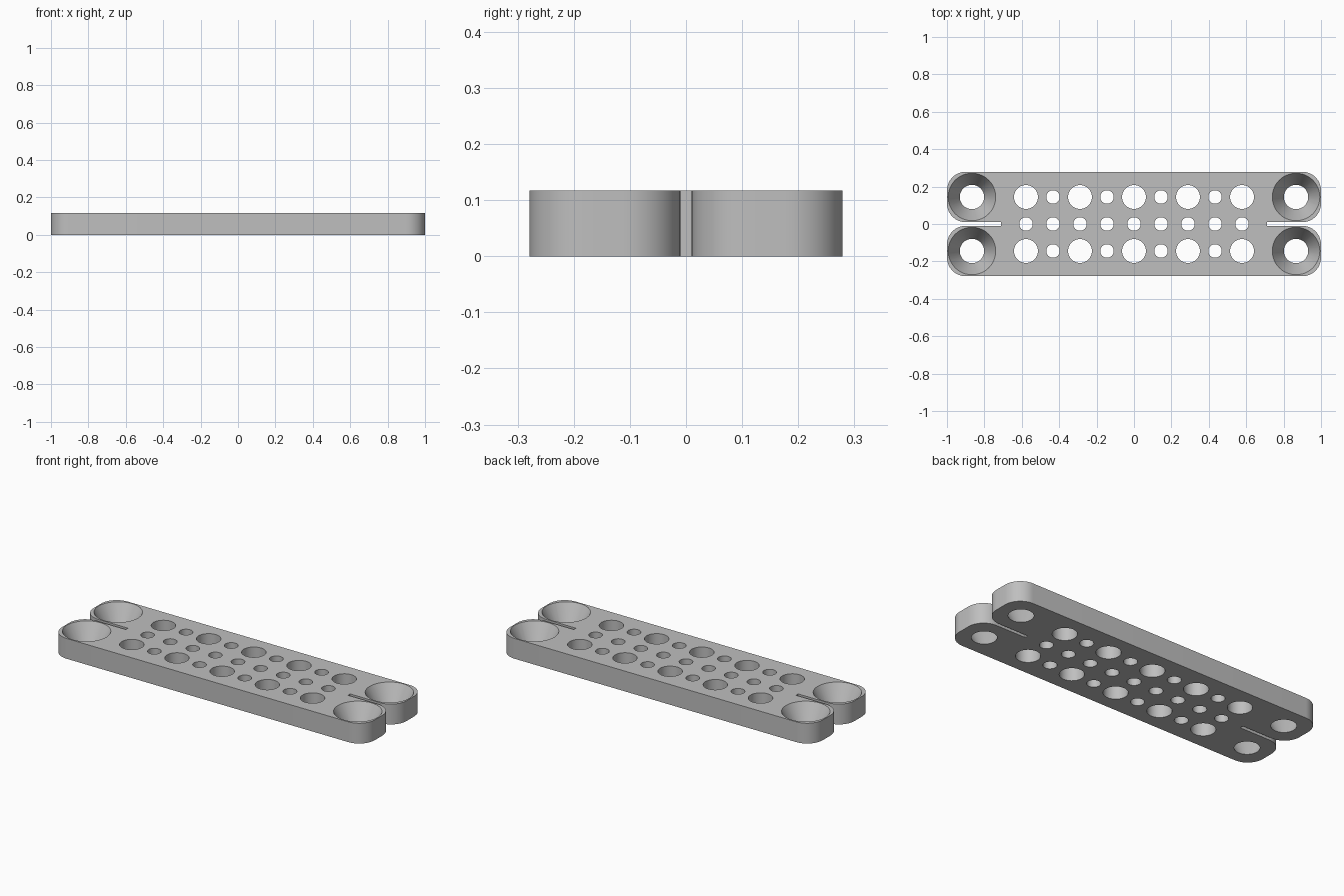
import bpy, bmesh, math
from mathutils import Matrix

HEIGHT = 0.117
HALF_LENGTH, HALF_WIDTH = 1.0, 0.279
SLOT_HALF, SLOT_END = 0.01, 0.71
CORNER = 0.1
PITCH = 0.1444   # spacing of the hole grid
MARGIN = 0.02    # how far cutters reach past the plate

cube = bpy.data.objects.get("Cube")
if cube:
    bpy.data.objects.remove(cube, do_unlink=True)

grey = bpy.data.materials.new("plain grey")
grey.use_nodes = True
colour = (0.52, 0.52, 0.52, 1)
grey.diffuse_color = colour
grey.node_tree.nodes["Principled BSDF"].inputs["Base Color"].default_value = colour


def make_object(name, bm):
    bmesh.ops.recalc_face_normals(bm, faces=bm.faces[:])
    mesh = bpy.data.meshes.new(name)
    bm.to_mesh(mesh)
    bm.free()
    mesh.materials.append(grey)
    obj = bpy.data.objects.new(name, mesh)
    bpy.context.collection.objects.link(obj)
    return obj


def arc(cx, cy, start, steps=14):
    """Quarter circle running counter-clockwise from a start angle."""
    angles = [start + math.pi / 2 * i / steps for i in range(steps + 1)]
    return [(cx + CORNER * math.cos(a), cy + CORNER * math.sin(a)) for a in angles]


# Plate outline: one rounded tab, mirrored to all four corners
tab = [(SLOT_END, SLOT_HALF)]
tab += arc(HALF_LENGTH - CORNER, SLOT_HALF + CORNER, -math.pi / 2)
tab += arc(HALF_LENGTH - CORNER, HALF_WIDTH - CORNER, 0)
back = tab + [(-x, y) for x, y in reversed(tab)]
outline = back + [(-x, -y) for x, y in back]

bm = bmesh.new()
base = bm.faces.new([bm.verts.new((x, y, 0)) for x, y in outline])
top = bmesh.ops.extrude_face_region(bm, geom=[base])["geom"]
bmesh.ops.translate(bm, vec=(0, 0, HEIGHT),
                    verts=[v for v in top if isinstance(v, bmesh.types.BMVert)])
plate = make_object("perforated_plate", bm)

# Cutters for every hole
holes = bmesh.new()


def add_hole(x, y, low, high):
    """Hole with its radius at the underside and at the top."""
    flare = (high - low) / HEIGHT * MARGIN
    bmesh.ops.create_cone(holes, cap_ends=True, segments=48,
                          radius1=low - flare, radius2=high + flare,
                          depth=HEIGHT + 2 * MARGIN,
                          matrix=Matrix.Translation((x, y, HEIGHT / 2)))


for column in range(-4, 5):
    x = column * PITCH
    add_hole(x, 0, 0.036, 0.036)
    radius = 0.064 if column % 2 == 0 else 0.036
    for side in (-1, 1):
        add_hole(x, side * PITCH, radius, radius)

# Countersunk screw holes in the end tabs
for end in (-1, 1):
    for side in (-1, 1):
        add_hole(end * 6 * PITCH, side * PITCH, 0.065, 0.127)

cutter = make_object("hole_cutter", holes)
cutter.hide_render = True

bpy.ops.object.select_all(action='DESELECT')
plate.select_set(True)
bpy.context.view_layer.objects.active = plate
cut = plate.modifiers.new("holes", 'BOOLEAN')
cut.operation = 'DIFFERENCE'
cut.solver = 'EXACT'
cut.object = cutter
bpy.ops.object.modifier_apply(modifier=cut.name)
bpy.data.objects.remove(cutter, do_unlink=True)

bpy.ops.object.shade_smooth_by_angle(angle=math.radians(30))
